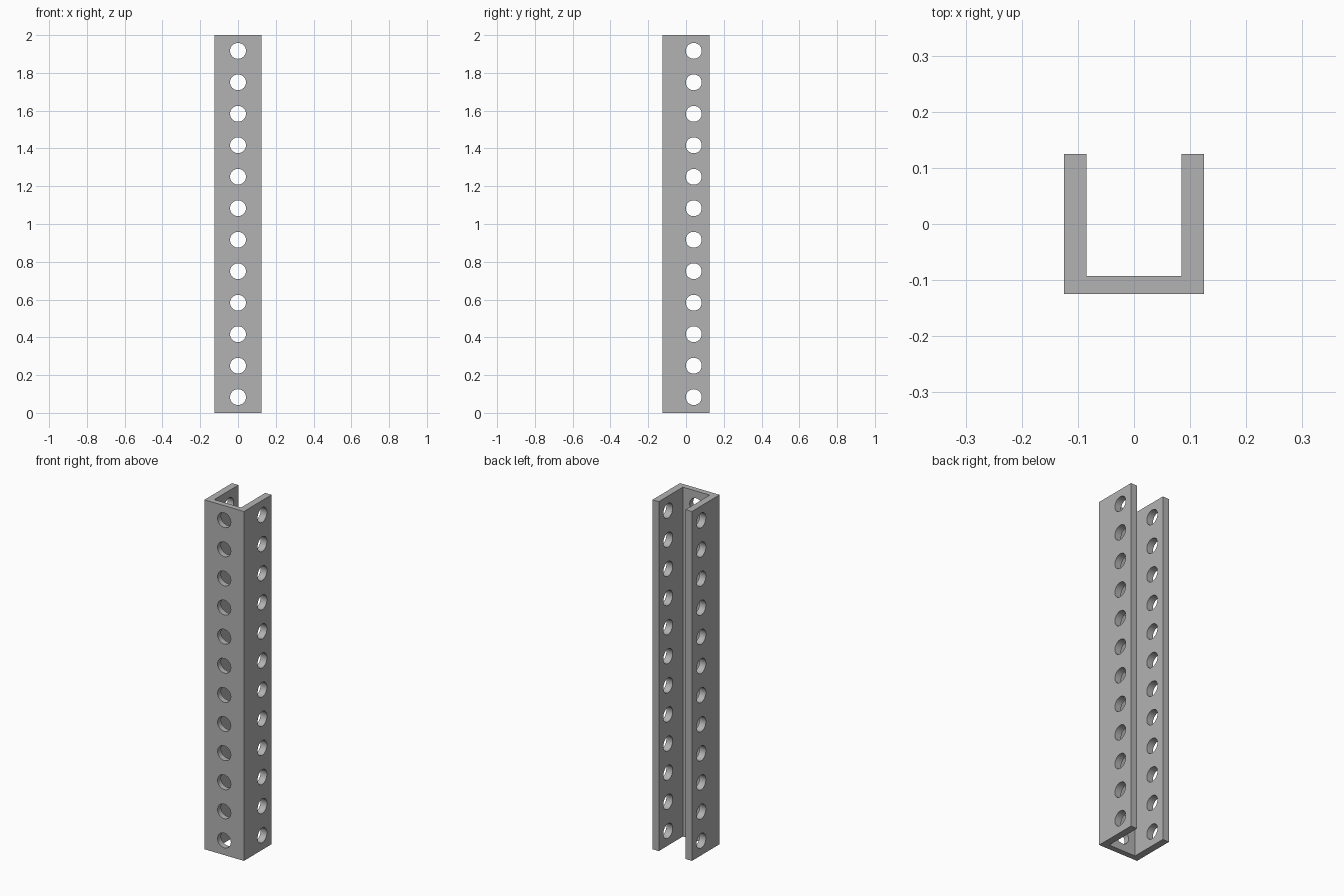
import bpy, bmesh, math
from mathutils import Matrix

cube = bpy.data.objects.get("Cube")
if cube:
    bpy.data.objects.remove(cube, do_unlink=True)

HEIGHT = 2.0
HALF = 0.125           # half the outer width and depth
INNER_X = 0.085        # inner face of the side flanges
INNER_Y = -0.093       # inner face of the web
HOLES = 12
RADIUS = 0.042
SIDE_HOLE_Y = 0.041    # holes sit off-centre on the flanges


def finish(bm, name):
    bmesh.ops.recalc_face_normals(bm, faces=bm.faces)
    mesh = bpy.data.meshes.new(name)
    bm.to_mesh(mesh)
    bm.free()
    obj = bpy.data.objects.new(name, mesh)
    bpy.context.collection.objects.link(obj)
    return obj


def add_cylinder(bm, location, axis, length):
    turn = Matrix.Rotation(math.pi / 2, 4, axis)
    bmesh.ops.create_cone(bm, cap_ends=True, segments=32, radius1=RADIUS,
                          radius2=RADIUS, depth=length,
                          matrix=Matrix.Translation(location) @ turn)


# Grey metal
grey = bpy.data.materials.new("grey_metal")
grey.use_nodes = True
colour = (0.45, 0.45, 0.45, 1)
grey.diffuse_color = colour
grey.node_tree.nodes["Principled BSDF"].inputs["Base Color"].default_value = colour

# U-shaped channel, open at the back
profile = [(-HALF, -HALF), (HALF, -HALF), (HALF, HALF), (INNER_X, HALF),
           (INNER_X, INNER_Y), (-INNER_X, INNER_Y), (-INNER_X, HALF), (-HALF, HALF)]
bm = bmesh.new()
base = bm.faces.new([bm.verts.new((x, y, 0)) for x, y in profile])
top = bmesh.ops.extrude_face_region(bm, geom=[base], use_keep_orig=True)["geom"]
bmesh.ops.translate(bm, vec=(0, 0, HEIGHT),
                    verts=[v for v in top if isinstance(v, bmesh.types.BMVert)])
channel = finish(bm, "u_channel")
channel.data.materials.append(grey)

# Evenly spaced holes through the web and through both flanges
bm = bmesh.new()
pitch = HEIGHT / HOLES
for i in range(HOLES):
    z = pitch * (i + 0.5)
    add_cylinder(bm, (0, -0.11, z), 'X', 0.1)
    add_cylinder(bm, (0, SIDE_HOLE_Y, z), 'Y', 0.4)
cutter = finish(bm, "hole_cutter")
cutter.data.materials.append(grey)
cutter.hide_render = True

cut = channel.modifiers.new("holes", 'BOOLEAN')
cut.operation = 'DIFFERENCE'
cut.solver = 'EXACT'
cut.object = cutter

# Bake the cut, drop the cutter and keep the plate edges sharp
bpy.ops.object.select_all(action='DESELECT')
channel.select_set(True)
bpy.context.view_layer.objects.active = channel
bpy.ops.object.modifier_apply(modifier=cut.name)
bpy.data.objects.remove(cutter, do_unlink=True)
bpy.ops.object.shade_smooth_by_angle(angle=math.radians(30))
